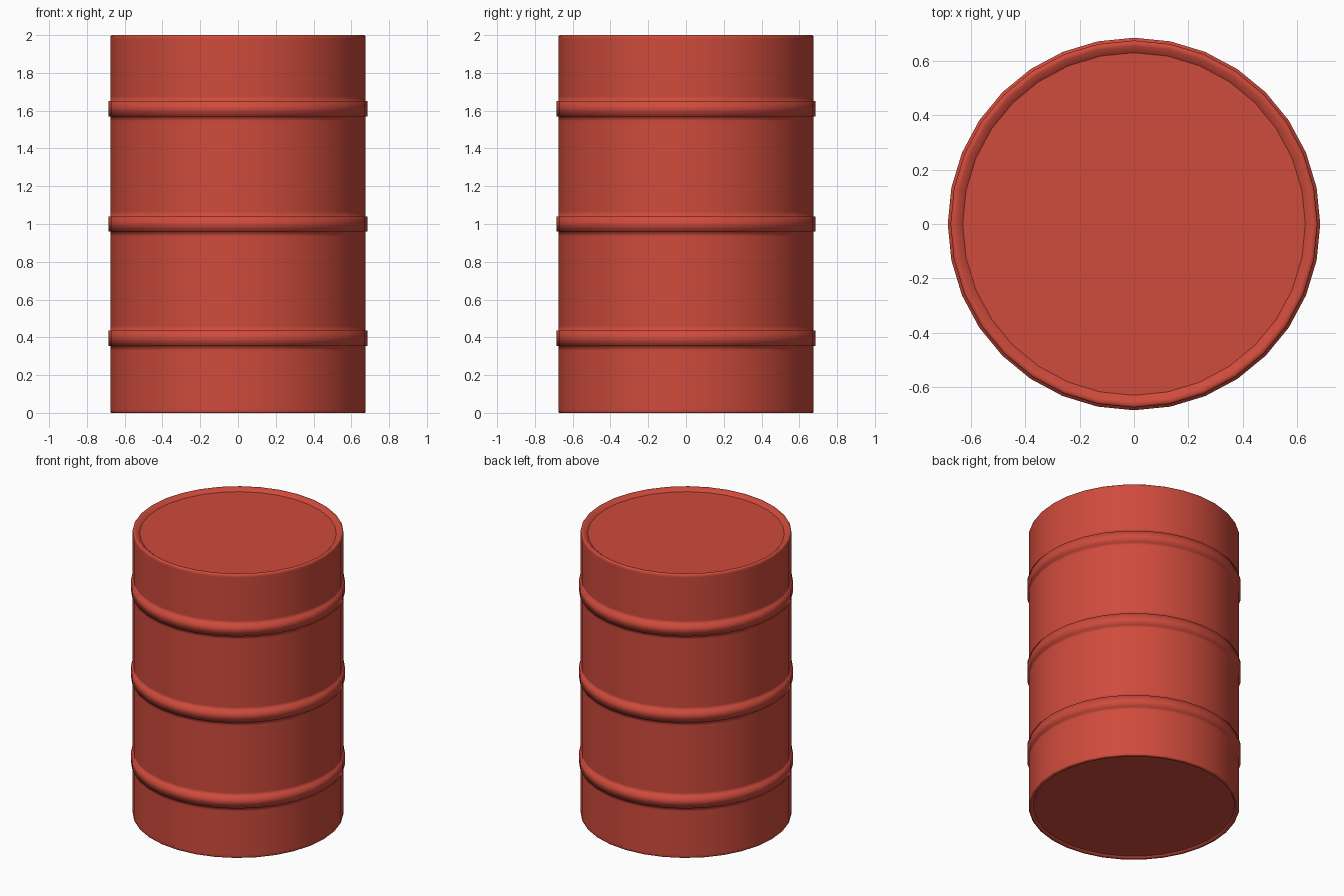
import bpy, bmesh
from math import cos, sin, pi

if "Cube" in bpy.data.objects:
    bpy.data.objects.remove(bpy.data.objects["Cube"])

SIDES = 32
BODY_R, RIB_R = 0.675, 0.685

red = bpy.data.materials.new("red_paint")
red.diffuse_color = (0.62, 0.07, 0.045, 1)
red.use_nodes = True
red.node_tree.nodes["Principled BSDF"].inputs["Base Color"].default_value = red.diffuse_color


def lathe(name, profile):
    """Spin an (r, z) profile around z; close both ends with flat caps."""
    bm = bmesh.new()
    rings = [[bm.verts.new((r * cos(2 * pi * i / SIDES), r * sin(2 * pi * i / SIDES), z))
              for i in range(SIDES)] for r, z in profile]
    for a, b in zip(rings, rings[1:]):
        for i in range(SIDES):
            j = (i + 1) % SIDES
            bm.faces.new((a[i], a[j], b[j], b[i])).smooth = True
    bm.faces.new(rings[0][::-1])
    bm.faces.new(rings[-1])
    mesh = bpy.data.meshes.new(name)
    bm.to_mesh(mesh)
    bm.free()
    mesh.materials.append(red)
    obj = bpy.data.objects.new(name, mesh)
    bpy.context.collection.objects.link(obj)
    return obj


# Bottom rim with a shallow recessed base
profile = [(0.645, 0.01), (0.652, 0), (0.672, 0), (BODY_R, 0.006), (BODY_R, 0.02)]

# Three raised ribs, with support loops that keep the shading tight
for z in (0.395, 1.0, 1.61):
    lo, hi = z - 0.04, z + 0.04
    profile += [(BODY_R, lo - 0.025), (BODY_R, lo), (RIB_R, lo),
                (RIB_R, hi), (BODY_R, hi), (BODY_R, hi + 0.025)]

# Top rim and recessed lid
profile += [(BODY_R, 1.98), (BODY_R, 1.994), (0.67, 2.0), (0.655, 2.0), (0.63, 1.98)]

lathe("drum_barrel", profile)
